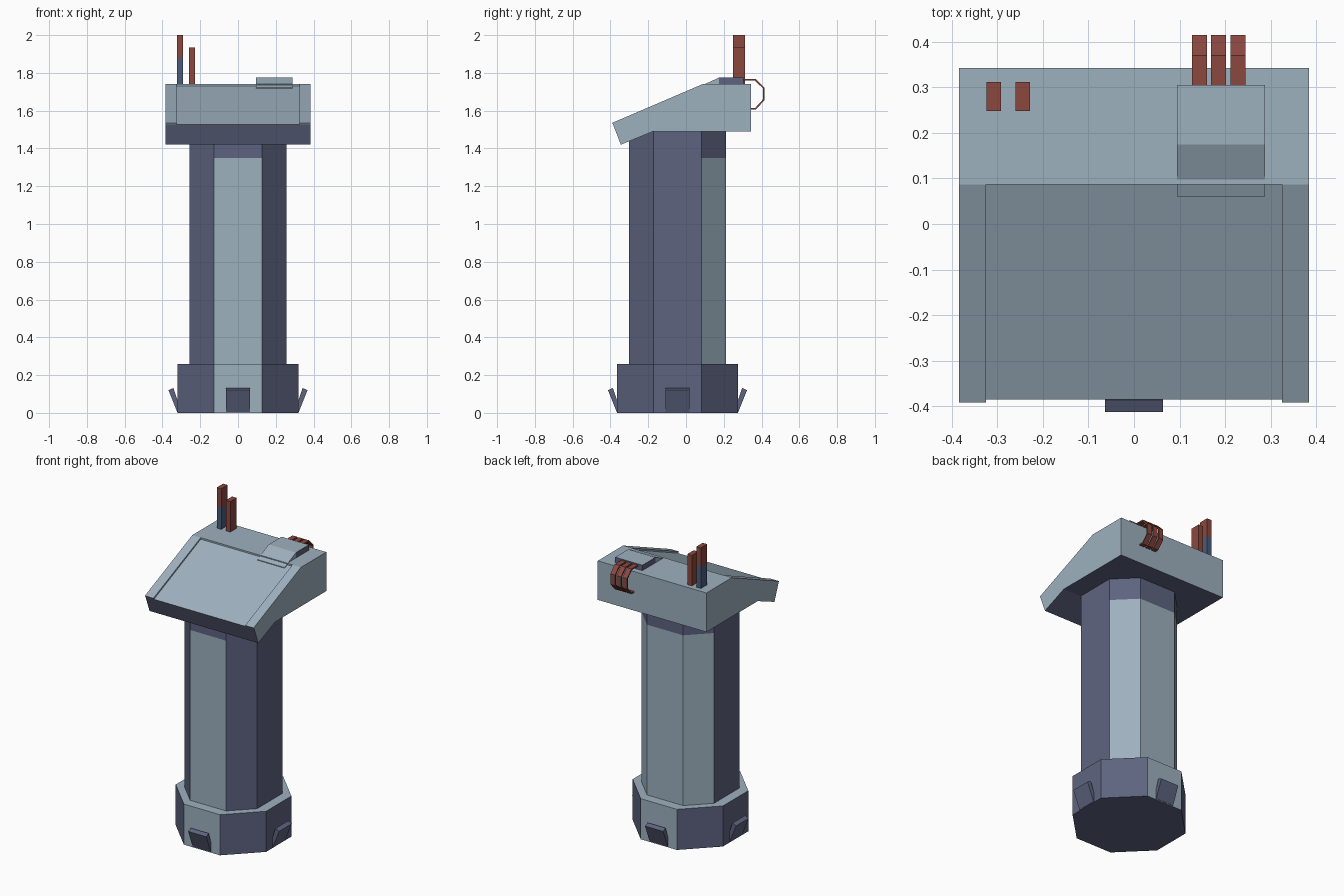
import bpy
import bmesh

cube = bpy.data.objects.get("Cube")
if cube:
    bpy.data.objects.remove(cube, do_unlink=True)


def material(name, rgb):
    m = bpy.data.materials.new(name)
    m.use_nodes = True
    m.diffuse_color = (*rgb, 1)
    m.node_tree.nodes["Principled BSDF"].inputs["Base Color"].default_value = (*rgb, 1)
    return m


LIGHT = material("pale_grey_blue", (0.34, 0.44, 0.52))
DARK = material("dark_indigo_grey", (0.112, 0.127, 0.216))
RED = material("rust_red", (0.258, 0.065, 0.05))
SLATE = material("slate_blue", (0.068, 0.107, 0.195))


def prism(name, outline, start, end, axis, mats, rule=None):
    """Extrude an outline along x (points are y, z) or z (points are x, y).
    The rule picks the second material from a face normal."""
    bm = bmesh.new()

    def place(p, d):
        return (d, *p) if axis == "x" else (*p, d)

    a = [bm.verts.new(place(p, start)) for p in outline]
    b = [bm.verts.new(place(p, end)) for p in outline]
    bm.faces.new(a)
    bm.faces.new(b)
    for i in range(len(outline)):
        j = (i + 1) % len(outline)
        bm.faces.new((a[i], a[j], b[j], b[i]))
    bmesh.ops.recalc_face_normals(bm, faces=bm.faces)
    bm.normal_update()
    for f in bm.faces:
        f.material_index = int(bool(rule and rule(f.normal)))
    mesh = bpy.data.meshes.new(name)
    bm.to_mesh(mesh)
    bm.free()
    for m in mats:
        mesh.materials.append(m)
    ob = bpy.data.objects.new(name, mesh)
    bpy.context.scene.collection.objects.link(ob)
    return ob


def box(name, x0, x1, y0, y1, z0, z1, mats, rule=None):
    return prism(name, [(x0, y0), (x1, y0), (x1, y1), (x0, y1)], z0, z1, "z", mats, rule)


CENTRE_Y = -0.045


def octagon(apothem, half):
    a, h = apothem, half
    pts = [(-h, -a), (h, -a), (a, -h), (a, h), (h, a), (-h, a), (-a, h), (-a, -h)]
    return [(x, y + CENTRE_Y) for x, y in pts]


# Base and column
prism("base", octagon(0.32, 0.128), 0, 0.26, "z", [DARK, LIGHT],
      lambda n: abs(n.y) > 0.9 or n.z > 0.9)
prism("column", octagon(0.257, 0.128), 0.2, 1.35, "z", [DARK, LIGHT],
      lambda n: n.y < -0.9 or n.y > 0.3)
prism("column_collar", octagon(0.257, 0.128), 1.35, 1.5, "z", [DARK])

# Flared flaps around the base
flap = [(-0.30, 0.005), (-0.322, 0.005), (-0.368, 0.12), (-0.342, 0.132)]
for i, side in enumerate(("front", "left", "back", "right")):
    ob = prism(side + "_flap", flap, -0.064, 0.064, "x", [DARK])
    ob.location.y = CENTRE_Y
    ob.rotation_euler.z = i * 1.570796

# Console head with a recessed sloping panel between two side rails
head = [(-0.386, 1.526), (0.087, 1.73), (0.087, 1.74), (0.343, 1.74),
        (0.343, 1.49), (-0.175, 1.49), (-0.345, 1.42)]
prism("console_head", head, -0.385, 0.385, "x", [LIGHT, DARK], lambda n: n.z < -0.1)
rail = [(-0.386, 1.526), (-0.392, 1.535), (0.087, 1.74), (0.087, 1.73)]
for side, s in (("left", 1), ("right", -1)):
    prism(side + "_rail", rail, s * 0.325, s * 0.385, "x", [LIGHT])

# Raised housing on the top
wedge = [(0.06, 1.71), (0.06, 1.723), (0.175, 1.775), (0.175, 1.71)]
prism("housing_wedge", wedge, 0.095, 0.288, "x", [LIGHT])
box("housing_block", 0.095, 0.288, 0.175, 0.305, 1.71, 1.775,
    [DARK, LIGHT], lambda n: n.z > 0.9)

# Flat hoses curling from the housing into the back of the head
outer = [(0.30, 1.767), (0.37, 1.767), (0.415, 1.722),
         (0.415, 1.655), (0.37, 1.606), (0.335, 1.606)]
inner = [(0.30, 1.759), (0.366, 1.759), (0.407, 1.718),
         (0.407, 1.659), (0.366, 1.614), (0.335, 1.614)]
for i in range(3):
    x = 0.127 + i * 0.0425
    prism(f"hose_{i + 1}", outer + inner[::-1], x, x + 0.033, "x", [RED])

# Upright posts
box("tall_post_foot", -0.324, -0.292, 0.248, 0.312, 1.73, 1.88, [SLATE])
box("tall_post", -0.324, -0.292, 0.248, 0.312, 1.88, 2.0, [RED])
box("short_post", -0.26, -0.228, 0.248, 0.312, 1.73, 1.935, [RED])
